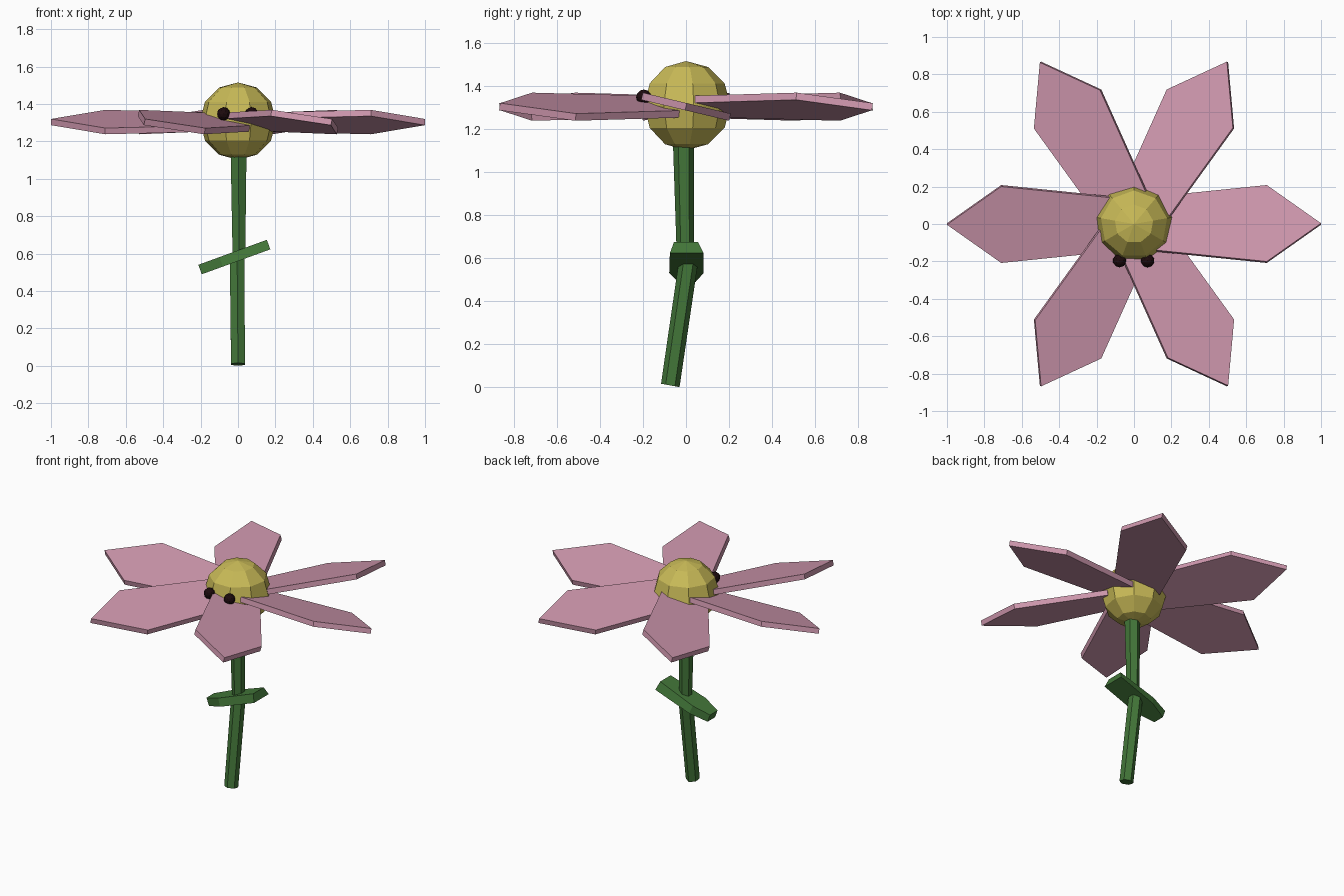
import bpy, bmesh
from math import sin, cos, pi, radians
from mathutils import Matrix, Vector

cube = bpy.data.objects.get("Cube")
if cube:
    bpy.data.objects.remove(cube, do_unlink=True)


def material(name, r, g, b):
    m = bpy.data.materials.new(name)
    m.use_nodes = True
    m.diffuse_color = (r, g, b, 1)
    bsdf = m.node_tree.nodes["Principled BSDF"]
    bsdf.inputs["Base Color"].default_value = (r, g, b, 1)
    bsdf.inputs["Roughness"].default_value = 0.8
    return m


pink = material("petal pink", 0.62, 0.31, 0.42)
yellow = material("pollen yellow", 0.58, 0.49, 0.095)
green = material("stem green", 0.055, 0.18, 0.04)
dark = material("eye dark", 0.012, 0.003, 0.004)


def finish(name, bm, mat, matrix=Matrix()):
    bmesh.ops.recalc_face_normals(bm, faces=bm.faces)
    mesh = bpy.data.meshes.new(name)
    bm.to_mesh(mesh)
    bm.free()
    mesh.materials.append(mat)
    obj = bpy.data.objects.new(name, mesh)
    obj.matrix_world = matrix
    bpy.context.collection.objects.link(obj)
    return obj


def loft(name, rings, mat, matrix=Matrix()):
    """Skin equal-length point rings and cap both ends."""
    bm = bmesh.new()
    loops = [[bm.verts.new(p) for p in ring] for ring in rings]
    n = len(loops[0])
    for a, b in zip(loops, loops[1:]):
        for i in range(n):
            j = (i + 1) % n
            bm.faces.new((a[i], a[j], b[j], b[i]))
    bm.faces.new(loops[0])
    bm.faces.new(loops[-1])
    return finish(name, bm, mat, matrix)


def circle(centre, radius, sides, lean=0.0):
    """Horizontal ring; lean drops the +y side."""
    pts = []
    for i in range(sides):
        a = pi / 2 + 2 * pi * i / sides
        off = Vector((cos(a), sin(a), -lean * sin(a))) * radius
        pts.append(Vector(centre) + off)
    return pts


# Flower head: faceted ball
HEAD_Z, HEAD_R, SIDES, BANDS = 1.308, 0.207, 9, 6
rings = []
for k in range(1, BANDS):
    t = pi * k / BANDS
    rings.append(circle((0, 0, HEAD_Z + HEAD_R * cos(t)), HEAD_R * sin(t), SIDES))
head = loft("flower_head", rings, yellow)
bm = bmesh.new()
bm.from_mesh(head.data)
for cap in [f for f in bm.faces if len(f.verts) == SIDES]:
    pole = HEAD_R if cap.calc_center_median().z > HEAD_Z else -HEAD_R
    fan = bmesh.ops.poke(bm, faces=[cap])
    fan["verts"][0].co = (0, 0, HEAD_Z + pole)
bm.to_mesh(head.data)
bm.free()

# Petals: six pitched plates around the head
outline = [(0.12, -0.148), (0.71, -0.21), (1.0, 0), (0.71, 0.21), (0.12, 0.148)]
plate = [[(x, y, z) for x, y in outline] for z in (-0.017, 0.017)]
for i in range(6):
    place = (Matrix.Translation((0, 0, 1.303))
             @ Matrix.Rotation(i * pi / 3, 4, "Z")
             @ Matrix.Rotation(radians(-13.4), 4, "X"))
    loft(f"petal_{i + 1}", plate, pink, place)

# Eyes: small dark beads on the front of the head
for side, x in (("left", 0.073), ("right", -0.077)):
    bm = bmesh.new()
    bmesh.ops.create_icosphere(bm, subdivisions=2, radius=0.036)
    finish(f"eye_{side}", bm, dark, Matrix.Translation((x, -0.196, 1.347)))

# Stem: upright upper length and a leaning lower length
loft("stem_upper", [circle((0.003, -0.012, 1.15), 0.049, 6),
                    circle((0.005, -0.003, 0.58), 0.039, 6)], green)
loft("stem_lower", [circle((-0.005, 0.014, 0.6), 0.045, 6),
                    circle((0, -0.073, 0.008), 0.043, 6, 0.18)], green)

# Leaf: tilted plate across the bend, narrow at its low end
top = [(-0.2, -0.035), (-0.08, -0.07), (0.19, -0.056),
       (0.19, 0.056), (-0.08, 0.07), (-0.2, 0.045)]
base = [(-0.2, -0.035), (-0.08, -0.078), (0.19, -0.075),
        (0.19, 0.082), (-0.08, 0.082), (-0.2, 0.045)]
leaf = [[(x, y, z) for x, y in pts] for pts, z in ((top, 0.027), (base, -0.027))]
loft("leaf", leaf, green,
     Matrix.Translation((-0.015, 0, 0.583)) @ Matrix.Rotation(radians(-20), 4, "Y"))
